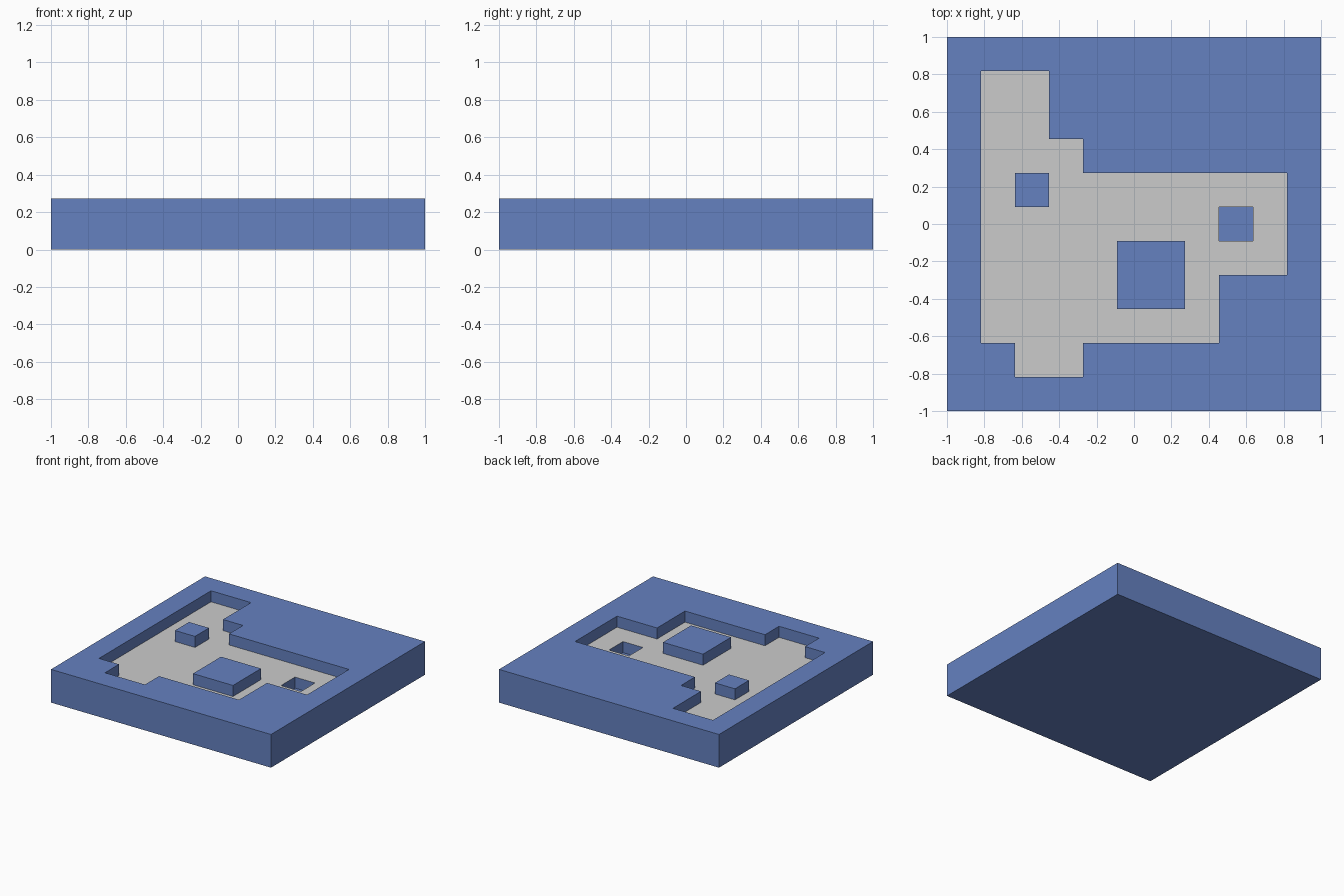
import bpy, bmesh, math

if "Cube" in bpy.data.objects:
    bpy.data.objects.remove(bpy.data.objects["Cube"])

# Tile map seen from above (top row = back): # ground, . sunken grey floor, o pit
MAP = [
    "###########",
    "#..########",
    "#..########",
    "#...#######",
    "#.#.......#",
    "#.......o.#",
    "#....##...#",
    "#....##.###",
    "#.......###",
    "##..#######",
    "###########",
]
N = len(MAP)
TILE = 2 / N
LEVEL = {"#": 1.5 * TILE, ".": TILE, "o": 0.5 * TILE}


def height(c, r):
    return LEVEL[MAP[r][c]] if 0 <= c < N and 0 <= r < N else 0.0


def point(c, r, z):
    return (-1 + c * TILE, 1 - r * TILE, z)


def make_object(name, quads, material=None):
    bm = bmesh.new()
    for quad in quads:
        bm.faces.new([bm.verts.new(p) for p in quad])
    bmesh.ops.remove_doubles(bm, verts=bm.verts, dist=1e-4)
    bmesh.ops.dissolve_limit(bm, angle_limit=math.radians(1),
                             verts=bm.verts, edges=bm.edges)
    mesh = bpy.data.meshes.new(name)
    bm.to_mesh(mesh)
    bm.free()
    if material:
        mesh.materials.append(material)
    obj = bpy.data.objects.new(name, mesh)
    bpy.context.collection.objects.link(obj)
    return obj


ground, floor = [], []
for r in range(N):
    for c in range(N):
        h = height(c, r)
        # Corners counter-clockwise from front left, with the neighbour past each side
        corners = [(c, r + 1), (c + 1, r + 1), (c + 1, r), (c, r)]
        sides = [(0, 1), (1, 0), (0, -1), (-1, 0)]
        top = [point(*k, h) for k in corners]
        (floor if MAP[r][c] == "." else ground).append(top)
        # Underside
        ground.append([point(*k, 0) for k in reversed(corners)])
        # Walls down to any lower neighbour
        for i, (dc, dr) in enumerate(sides):
            low = height(c + dc, r + dr)
            if h > low + 1e-6:
                p, q = corners[i], corners[(i + 1) % 4]
                ground.append([point(*p, low), point(*q, low),
                               point(*q, h), point(*p, h)])

blue = bpy.data.materials.new("blue")
blue.diffuse_color = (0.13, 0.22, 0.53, 1)
blue.use_nodes = True
blue.node_tree.nodes["Principled BSDF"].inputs["Base Color"].default_value = blue.diffuse_color

# Slab with raised blocks and pit, plus the grey sunken floor
make_object("terrain_slab", ground, blue)
make_object("sunken_floor", floor)
